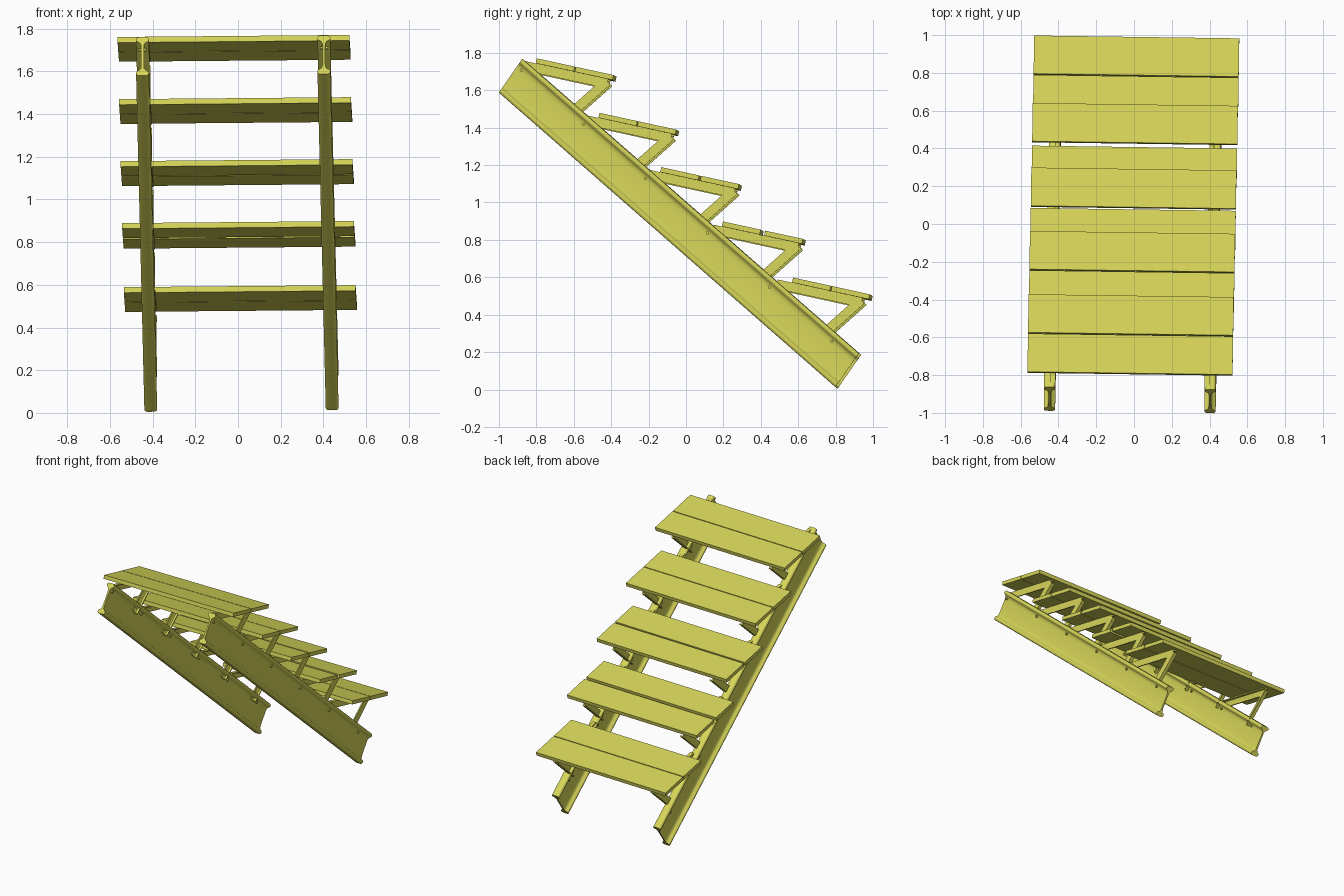
import bpy, bmesh, math
from mathutils import Vector, Matrix

if "Cube" in bpy.data.objects:
    bpy.data.objects.remove(bpy.data.objects["Cube"])

mat = bpy.data.materials.new("yellow_paint")
mat.diffuse_color = (0.68, 0.67, 0.10, 1)
mat.use_nodes = True
mat.node_tree.nodes["Principled BSDF"].inputs["Base Color"].default_value = mat.diffuse_color

# the whole stair leans very slightly and is turned a little
TILT = (Matrix.Translation((0.005, 0, 0.004)) @ Matrix.Rotation(math.radians(-0.8), 4, 'Z')
        @ Matrix.Rotation(math.radians(-0.5), 4, 'Y'))


def prism(name, profile, start, along, depth_axis, smooth=False):
    """Sweep an (x, depth) profile from start by the vector along."""
    start, along, d = Vector(start), Vector(along), Vector(depth_axis)
    bm = bmesh.new()
    face = bm.faces.new([bm.verts.new(start + Vector((px, 0, 0)) + d * pd) for px, pd in profile])
    ext = bmesh.ops.extrude_face_region(bm, geom=[face])
    bmesh.ops.translate(bm, vec=along, verts=[g for g in ext['geom'] if isinstance(g, bmesh.types.BMVert)])
    bmesh.ops.recalc_face_normals(bm, faces=bm.faces)
    me = bpy.data.meshes.new(name)
    bm.to_mesh(me)
    bm.free()
    me.materials.append(mat)
    ob = bpy.data.objects.new(name, me)
    bpy.context.collection.objects.link(ob)
    ob.matrix_world = TILT
    if smooth:
        bpy.context.view_layer.objects.active = ob
        ob.select_set(True)
        bpy.ops.object.shade_smooth_by_angle(angle=math.radians(50))
        ob.select_set(False)
    return ob


def rect(x0, x1, d0, d1):
    return [(x0, d0), (x1, d0), (x1, d1), (x0, d1)]


# I-beam profile: rounded flanges and a thin web
quarter = [(0.018, 0), (0.026, 0.004), (0.03, 0.012), (0.03, 0.02), (0.025, 0.026),
           (0.014, 0.032), (0.008, 0.042), (0.006, 0.06)]
DEPTH = 0.22
half = quarter + [(x, DEPTH - d) for x, d in reversed(quarter)]
beam = half + [(-x, d) for x, d in reversed(half)]


def angle_iron(side, w):
    """L profile: upright leg against the web, flange at depth 0 pointing inwards."""
    pts = [(0.004, 0), (0.004, w), (0.012, w), (0.012, 0.012), (0.015, 0.008), (0.03, 0.008), (0.03, 0)]
    return [(side * (x - 0.0), d) for x, d in pts]


RUN, RISE = 0.34, -0.2925
SLOPE = math.radians(-12.3)
u = Vector((0, math.cos(SLOPE), math.sin(SLOPE)))
n = Vector((0, -math.sin(SLOPE), math.cos(SLOPE)))

for side, label in ((-1, "left"), (1, "right")):
    cx = side * 0.425
    prism(f"{label}_stringer", beam, (cx, -0.995, 1.58), (0, 1.8, -1.575),
          Vector((0, 0.125, 0.18)).normalized(), True)
    for i in range(5):
        o = Vector((cx, -0.79 + RUN * i, 1.762 + RISE * i))
        # tread bearer, flange under the planks
        prism(f"{label}_bearer_{i+1}", angle_iron(-side, 0.05), o - n * 0.027 - u * 0.07, u * 0.465, -n, True)
        # diagonal strut, flange on its lower edge
        top, low = Vector((0, 0.39, -0.14)), Vector((0, 0.182, -0.325))
        dirn = (low - top).normalized()
        prism(f"{label}_strut_{i+1}", angle_iron(-side, 0.05), o + top, low - top,
              Vector((0, dirn.z, -dirn.y)), True)
    # bolts through the web
    for i in range(6):
        hexagon = [(0.0, 0.0)]
        y, z = -0.875 + 0.332 * i, 1.70 - 0.29 * i
        bpy.ops.mesh.primitive_cylinder_add(vertices=6, radius=0.009, depth=0.036)
        bolt = bpy.context.object
        bolt.name = f"{label}_bolt_{i+1}"
        bolt.data.materials.append(mat)
        bolt.matrix_world = TILT @ Matrix.Translation((cx, y, z)) @ Matrix.Rotation(math.pi / 2, 4, 'Y')
        bolt.select_set(False)

# two planks per tread: front start y, gap between planks
for i, (y, gap) in enumerate([(-0.79, 0.006), (-0.455, 0.006), (-0.125, 0.012), (0.205, 0.024), (0.58, 0.006)]):
    o = Vector((0, y, 1.762 + RISE * i - (y - (-0.79 + RUN * i)) * 0.218))
    for k, name in enumerate(("front", "back")):
        prism(f"{name}_plank_{i+1}", rect(-0.543, 0.543, -0.027, 0), o + u * k * (0.207 + gap), u * 0.207, n)
